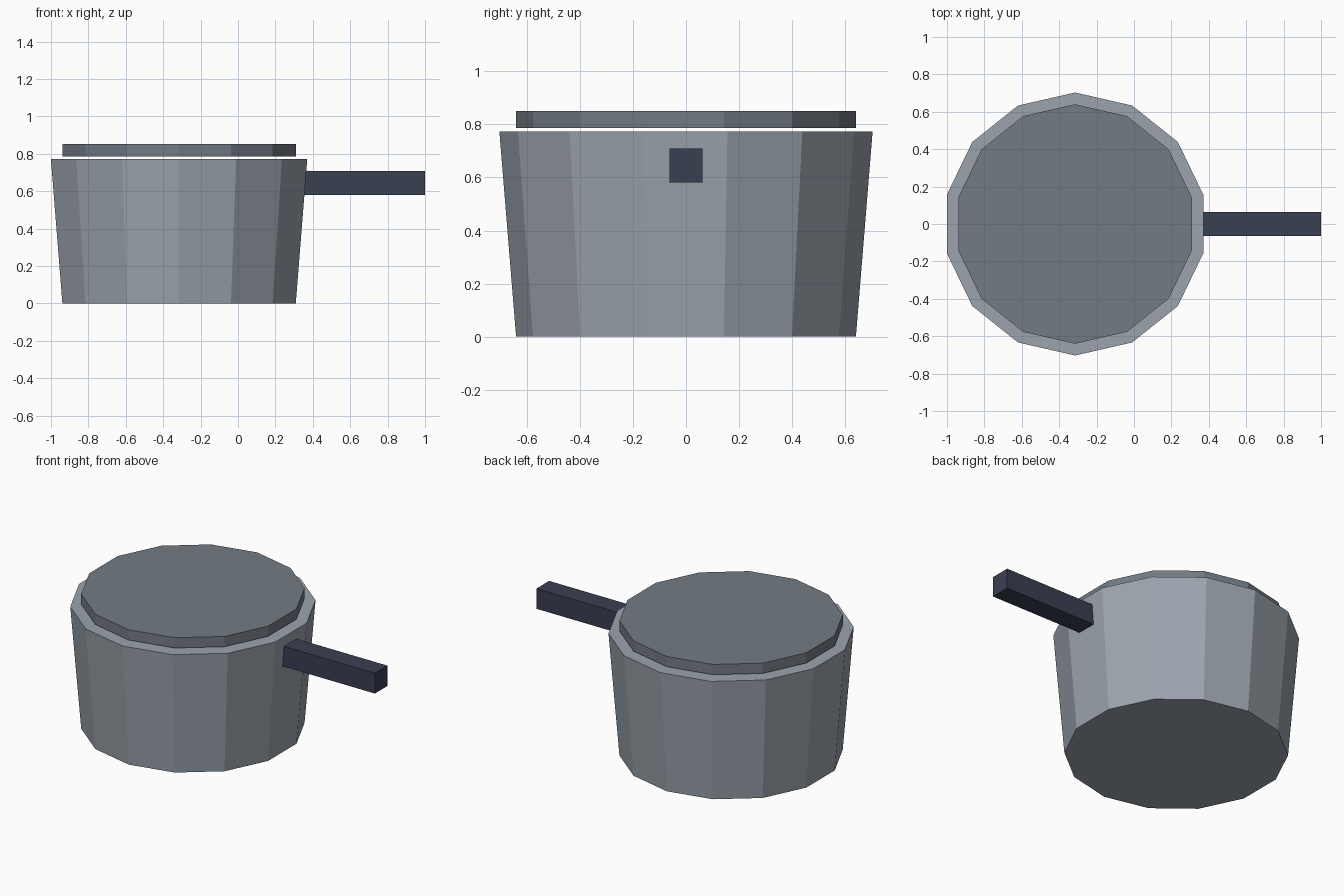
import bpy
import bmesh
import math
from mathutils import Matrix

SIDES = 14
POT_X = -0.315

cube = bpy.data.objects.get("Cube")
if cube:
    bpy.data.objects.remove(cube, do_unlink=True)


def make_material(name, rgb):
    mat = bpy.data.materials.new(name)
    mat.use_nodes = True
    color = (*rgb, 1.0)
    mat.diffuse_color = color
    mat.node_tree.nodes["Principled BSDF"].inputs["Base Color"].default_value = color
    return mat


def finish(name, bm, mat):
    bmesh.ops.recalc_face_normals(bm, faces=bm.faces)
    mesh = bpy.data.meshes.new(name)
    bm.to_mesh(mesh)
    bm.free()
    mesh.materials.append(mat)
    obj = bpy.data.objects.new(name, mesh)
    bpy.context.collection.objects.link(obj)
    return obj


def drum(name, r_bottom, r_top, z0, z1, mat):
    """Flat-sided, capped drum with a corner pointing to the back."""
    bm = bmesh.new()
    place = Matrix.Translation((POT_X, 0, (z0 + z1) / 2)) @ Matrix.Rotation(math.pi / 2, 4, "Z")
    bmesh.ops.create_cone(bm, cap_ends=True, segments=SIDES, radius1=r_bottom,
                          radius2=r_top, depth=z1 - z0, matrix=place)
    # Blender may start the ring on either axis: put a corner on the y axis
    if not any(abs(v.co.x - POT_X) < 0.001 for v in bm.verts):
        bmesh.ops.rotate(bm, verts=bm.verts, cent=(POT_X, 0, 0),
                         matrix=Matrix.Rotation(math.pi / SIDES, 3, "Z"))
    return finish(name, bm, mat)


def box(name, low, high, mat):
    bm = bmesh.new()
    bmesh.ops.create_cube(bm, size=1)
    for v in bm.verts:
        v.co = [(a + b) / 2 + c * (b - a) for a, b, c in zip(low, high, v.co)]
    return finish(name, bm, mat)


steel = make_material("light steel", (0.33, 0.37, 0.42))
lid_steel = make_material("dark steel", (0.17, 0.20, 0.23))
grip = make_material("dark blue grey", (0.042, 0.05, 0.085))

# Tapered pot body, lid hovering just above the rim, and side handle
drum("pot_body", 0.64, 0.703, 0.0, 0.773, steel)
drum("lid", 0.64, 0.64, 0.786, 0.851, lid_steel)
box("handle", (0.33, -0.063, 0.58), (1.0, 0.063, 0.708), grip)
